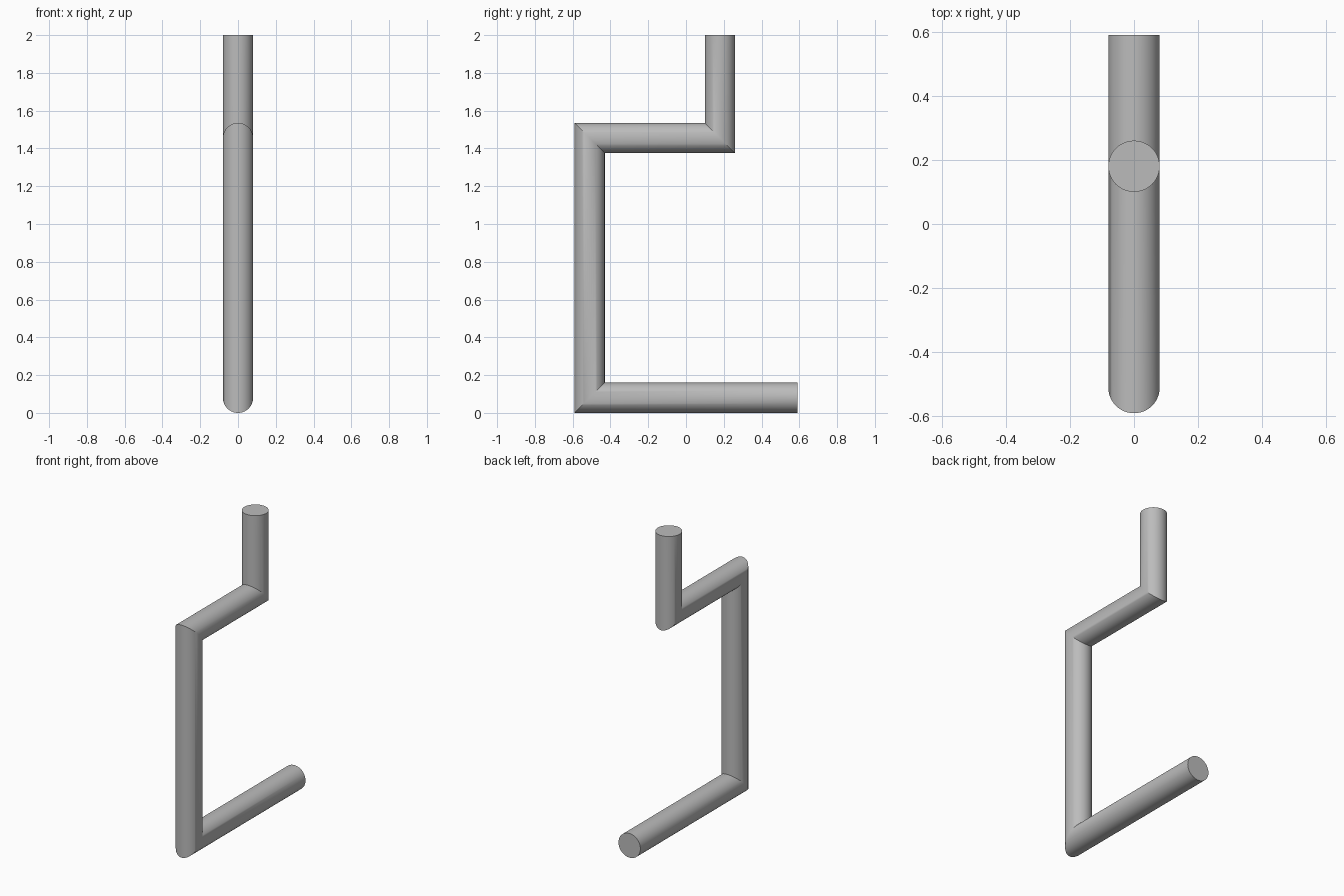
import bpy, bmesh, math
from mathutils import Vector

cube = bpy.data.objects.get("Cube")
if cube:
    bpy.data.objects.remove(cube, do_unlink=True)

RADIUS = 0.08
SIDES = 48

# Centre line of the bent rod, from the foot end to the top end
path = [Vector(p) for p in ((0, 0.59, 0.08), (0, -0.51, 0.08),
                            (0, -0.51, 1.455), (0, 0.18, 1.455), (0, 0.18, 2))]
side = Vector((1, 0, 0))

metal = bpy.data.materials.new("plain_grey")
metal.use_nodes = True
grey = (0.5, 0.5, 0.5, 1)
metal.diffuse_color = grey
metal.node_tree.nodes["Principled BSDF"].inputs["Base Color"].default_value = grey

# In-plane normal of every straight run
normals = [side.cross((b - a).normalized()) for a, b in zip(path, path[1:])]

bm = bmesh.new()
rings = []
for i, centre in enumerate(path):
    # Mitred rings at the bends, square rings at the ends
    before, after = normals[max(i - 1, 0)], normals[min(i, len(normals) - 1)]
    across = (before + after) / (1 + before.dot(after))
    ring = []
    for k in range(SIDES):
        a = math.tau * k / SIDES
        ring.append(bm.verts.new(centre + RADIUS * (side * math.cos(a) + across * math.sin(a))))
    rings.append(ring)

# Tube walls and flat end caps
for low, high in zip(rings, rings[1:]):
    for k in range(SIDES):
        n = (k + 1) % SIDES
        bm.faces.new((low[k], low[n], high[n], high[k]))
bm.faces.new(rings[0])
bm.faces.new(rings[-1])
bmesh.ops.recalc_face_normals(bm, faces=bm.faces)

mesh = bpy.data.meshes.new("bent_rod")
bm.to_mesh(mesh)
bm.free()
mesh.materials.append(metal)
rod = bpy.data.objects.new("bent_rod", mesh)
bpy.context.collection.objects.link(rod)

# Smooth walls with crisp mitres and caps
bpy.ops.object.select_all(action='DESELECT')
rod.select_set(True)
bpy.context.view_layer.objects.active = rod
bpy.ops.object.shade_smooth_by_angle(angle=math.radians(30))
